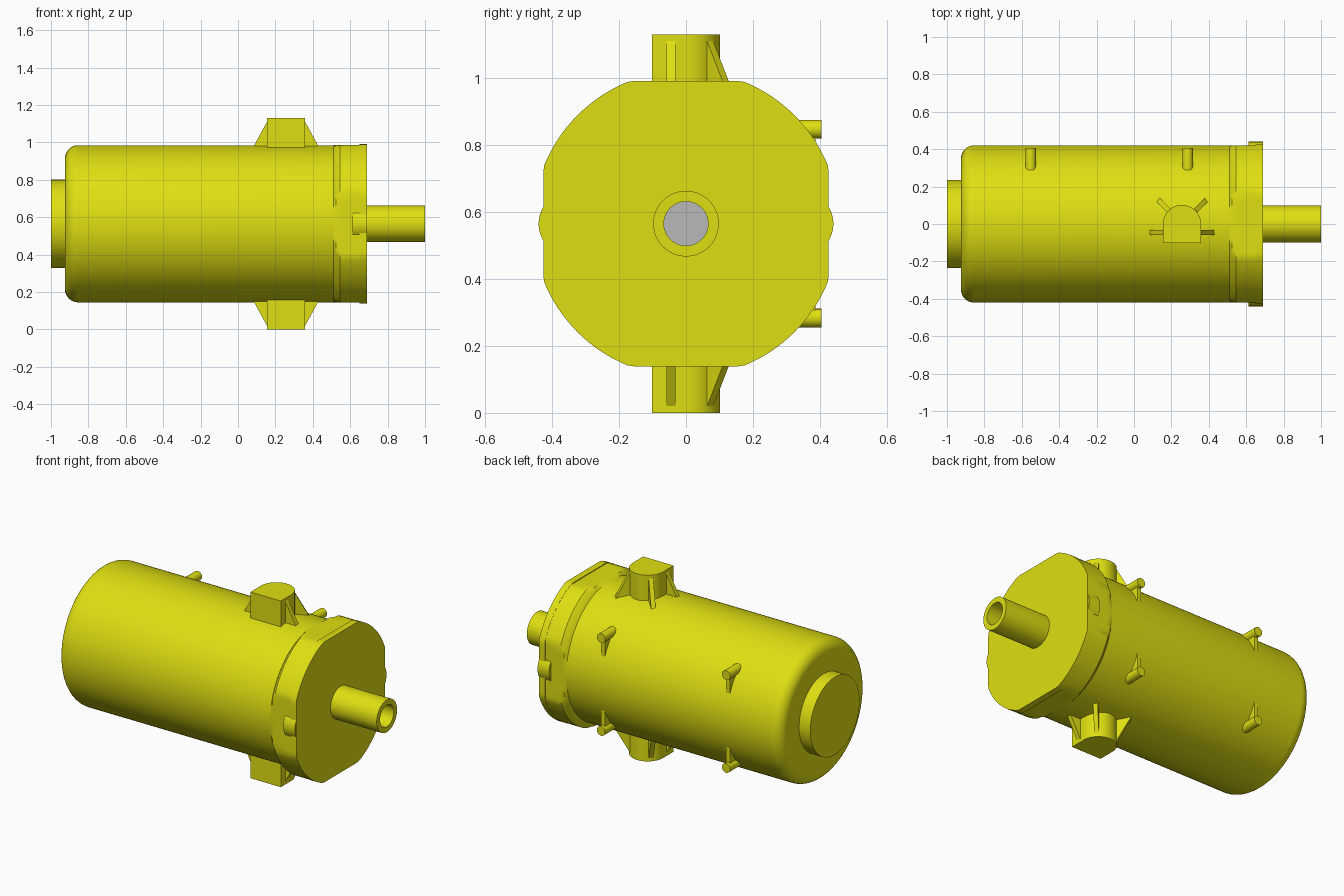
import bpy, bmesh
from math import sin, cos, pi, radians
from mathutils import Vector

if "Cube" in bpy.data.objects:
    bpy.data.objects.remove(bpy.data.objects["Cube"])

AXIS_Z = 0.565   # height of the long axis
BODY_R = 0.42


def material(name, rgb):
    m = bpy.data.materials.new(name)
    m.use_nodes = True
    m.diffuse_color = (*rgb, 1)
    m.node_tree.nodes["Principled BSDF"].inputs["Base Color"].default_value = (*rgb, 1)
    return m


yellow = material("yellow", (0.74, 0.74, 0.006))
grey = material("grey", (0.48, 0.48, 0.48))


def finish(name, bm, mat=yellow, smooth=True):
    """Turn a bmesh built around the long axis into an object."""
    bmesh.ops.recalc_face_normals(bm, faces=bm.faces)
    me = bpy.data.meshes.new(name)
    bm.to_mesh(me)
    bm.free()
    me.materials.append(mat)
    ob = bpy.data.objects.new(name, me)
    ob.location.z = AXIS_Z
    bpy.context.collection.objects.link(ob)
    if smooth:
        bpy.ops.object.select_all(action='DESELECT')
        ob.select_set(True)
        bpy.context.view_layer.objects.active = ob
        bpy.ops.object.shade_smooth_by_angle(angle=radians(30))
    return ob


def lathe(name, profile, flat=9.0, seg=128, mat=yellow):
    """Spin (x, radius) points about x; 'flat' trims the four sides square."""
    bm = bmesh.new()
    trim = lambda v: max(-flat, min(flat, v))
    rings = []
    for x, r in profile:
        rings.append([bm.verts.new((x, trim(r * cos(2 * pi * i / seg)),
                                    trim(r * sin(2 * pi * i / seg)))) for i in range(seg)])
    for a, b in zip(rings, rings[1:]):
        for i in range(seg):
            j = (i + 1) % seg
            bm.faces.new((a[i], a[j], b[j], b[i]))
    bm.faces.new(rings[0])
    bm.faces.new(rings[-1])
    return finish(name, bm, mat)


def prism(name, points, sweep, smooth=False):
    """Extrude a flat outline along a vector."""
    bm = bmesh.new()
    face = bm.faces.new([bm.verts.new(p) for p in points])
    out = bmesh.ops.extrude_face_region(bm, geom=[face], use_keep_orig=True)
    verts = [g for g in out["geom"] if isinstance(g, bmesh.types.BMVert)]
    bmesh.ops.translate(bm, verts=verts, vec=Vector(sweep))
    return finish(name, bm, smooth=smooth)


# Main housing with a rounded rear shoulder
fillet = 0.07
shoulder = [(-0.855 - fillet * cos(t * pi / 16), BODY_R - fillet + fillet * sin(t * pi / 16))
            for t in range(9)]
lathe("housing", shoulder + [(0.6, BODY_R)])

# Flange: flared collar trimmed square, then the end plate
lathe("flange_collar", [(0.51, 0.42), (0.525, 0.44), (0.545, 0.457), (0.65, 0.457)], flat=0.421)
lathe("flange_plate", [(0.65, 0.458), (0.69, 0.458)], flat=0.426)

# Rear boss, hollow shaft and its bore floor
lathe("rear_boss", [(-1.0, 0.236), (-0.9, 0.236)])
lathe("shaft_tube", [(0.68, 0.098), (1.0, 0.098), (1.0, 0.066), (0.691, 0.066)], seg=64)
lathe("bore_floor", [(0.69, 0.066), (0.695, 0.066)], seg=64, mat=grey)

# Rounded bumps on the flange sides
for side, label in ((1, "back"), (-1, "front")):
    arc = [(0.612, side * (0.343 + 0.097 * cos(radians(a))), 0.097 * sin(radians(a)))
           for a in range(-42, 43, 6)]
    prism(label + "_bump", arc, (0.0775, 0, 0), smooth=True)

# Mounting lugs, top and bottom, with four ribs each
LUG_X, LUG_R = 0.257, 0.102
for up, label in ((1, "top"), (-1, "bottom")):
    outline = [(LUG_X - LUG_R, -LUG_R), (LUG_X + LUG_R, -LUG_R)]
    outline += [(LUG_X + LUG_R * cos(pi * i / 24), LUG_R * sin(pi * i / 24)) for i in range(25)]
    prism(label + "_lug", [(x, y, up * 0.36) for x, y in outline],
          (0, 0, up * 0.205), smooth=True)
    for n, (angle, y0) in enumerate(((0, -0.045), (45, 0), (135, 0), (180, -0.045))):
        d = Vector((cos(radians(angle)), sin(radians(angle)), 0))
        across = Vector((-d.y, d.x, 0)) * 0.026
        start = Vector((LUG_X, y0, 0)) - across / 2
        shape = [(0.06, 0.545), (0.102, 0.545), (0.195, 0.375), (0.06, 0.375)]
        prism(f"{label}_rib_{n + 1}",
              [start + d * r + Vector((0, 0, up * h)) for r, h in shape], across)

# Four pins on the back, each with a triangular gusset
for x in (-0.553, 0.287):
    for up, label in ((1, "upper"), (-1, "lower")):
        circle = [(x + 0.028 * cos(pi * i / 12), 0.29, up * 0.282 + 0.028 * sin(pi * i / 12))
                  for i in range(24)]
        prism(label + "_pin", circle, (0, 0.115, 0), smooth=True)
        shape = [(0.29, 0.28), (0.386, 0.28), (0.386, 0.16), (0.34, 0.2)]
        prism(label + "_gusset", [(x - 0.013, y, up * h) for y, h in shape], (0.026, 0, 0))
